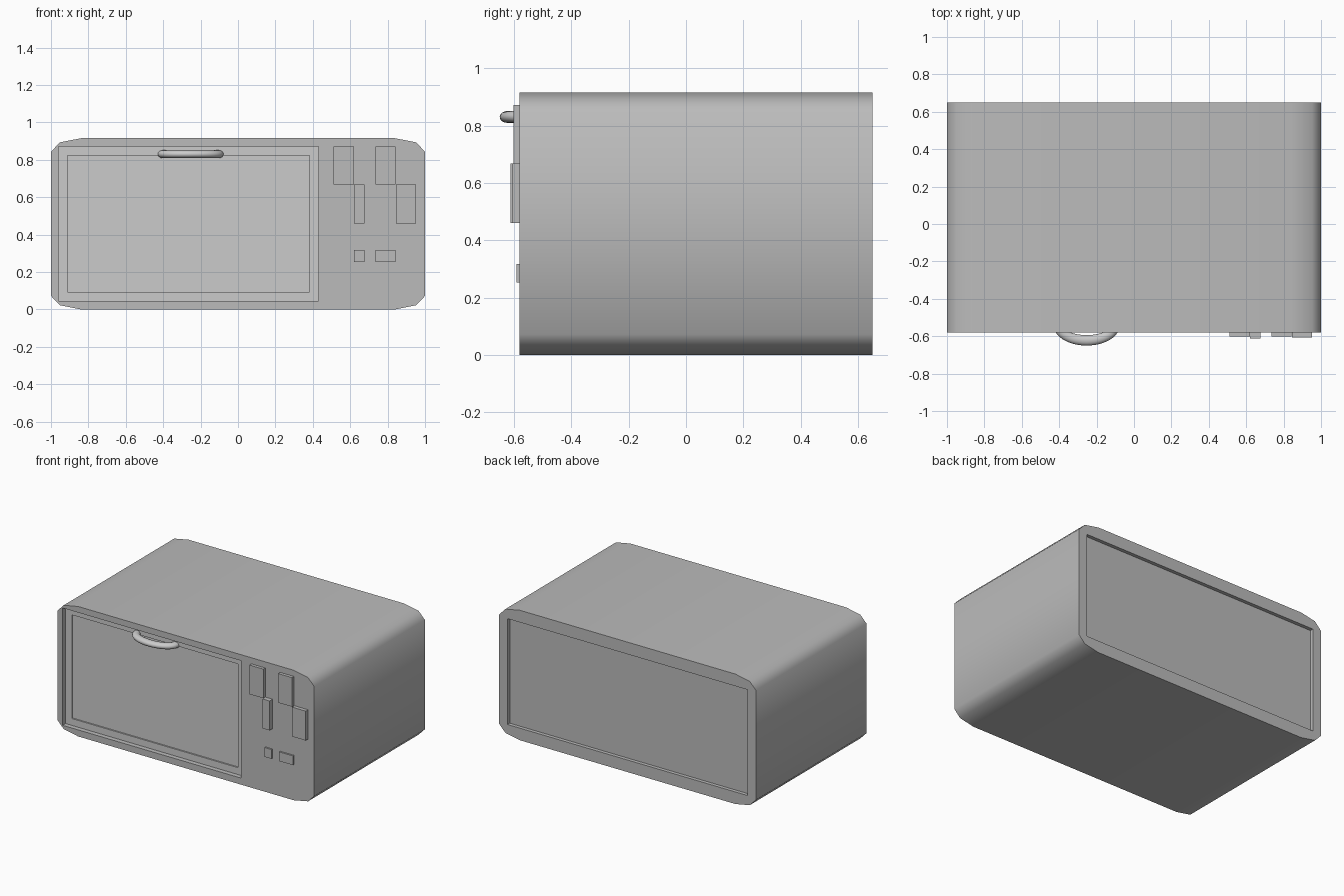
import bpy, bmesh, math

if "Cube" in bpy.data.objects:
    bpy.data.objects.remove(bpy.data.objects["Cube"])

FRONT, BACK, HEIGHT = -0.58, 0.65, 0.915


def grey(name, value):
    mat = bpy.data.materials.new(name)
    mat.diffuse_color = (value, value, value, 1)
    mat.use_nodes = True
    mat.node_tree.nodes["Principled BSDF"].inputs["Base Color"].default_value = mat.diffuse_color
    return mat


DARK = grey("casing_grey", 0.5)


def to_object(name, bm, mat=None):
    bmesh.ops.recalc_face_normals(bm, faces=bm.faces)
    mesh = bpy.data.meshes.new(name)
    bm.to_mesh(mesh)
    bm.free()
    obj = bpy.data.objects.new(name, mesh)
    bpy.context.collection.objects.link(obj)
    if mat:
        mesh.materials.append(mat)
    return obj


def select(obj):
    bpy.ops.object.select_all(action='DESELECT')
    obj.select_set(True)
    bpy.context.view_layer.objects.active = obj


def box_bm(x0, x1, y0, y1, z0, z1):
    bm = bmesh.new()
    bmesh.ops.create_cube(bm, size=1)
    for v in bm.verts:
        v.co.x = x1 if v.co.x > 0 else x0
        v.co.y = y1 if v.co.y > 0 else y0
        v.co.z = z1 if v.co.z > 0 else z0
    return bm


def pocket(obj, *bounds):
    cutter = to_object("pocket_cutter", box_bm(*bounds))
    cutter.hide_render = True
    mod = obj.modifiers.new("pocket", 'BOOLEAN')
    mod.operation = 'DIFFERENCE'
    mod.solver = 'EXACT'
    mod.object = cutter
    select(obj)
    bpy.ops.object.modifier_apply(modifier=mod.name)
    bpy.data.objects.remove(cutter, do_unlink=True)


# Casing: soft-cornered profile extruded front to back
corner = [(0.84, 0.0), (0.952, 0.022), (1.0, 0.072)]
right = corner + [(x, HEIGHT - z) for x, z in reversed(corner)]
profile = right + [(-x, z) for x, z in reversed(right)]
bm = bmesh.new()
cap = bm.faces.new([bm.verts.new((x, FRONT, z)) for x, z in profile])
ext = bmesh.ops.extrude_face_region(bm, geom=[cap], use_keep_orig=True)
for item in ext["geom"]:
    if isinstance(item, bmesh.types.BMVert):
        item.co.y = BACK
casing = to_object("casing", bm, DARK)

# Door opening at the front and sunken panel at the back
pocket(casing, -0.96, 0.43, FRONT - 0.1, -0.51, 0.046, 0.872)
pocket(casing, -0.935, 0.935, BACK - 0.025, BACK + 0.1, 0.085, 0.83)
select(casing)
bpy.ops.object.shade_smooth_by_angle(angle=math.radians(60))

# Door with slightly sunken window
bm = box_bm(-0.96, 0.43, -0.547, -0.50, 0.046, 0.872)
bm.normal_update()
face = min(bm.faces, key=lambda f: f.calc_center_median().y)
bmesh.ops.inset_region(bm, faces=[face], thickness=0.068)
rim = bmesh.ops.extrude_face_region(bm, geom=[face])
bmesh.ops.translate(bm, vec=(0, 0.01, 0),
                    verts=[v for v in rim["geom"] if isinstance(v, bmesh.types.BMVert)])
if face.is_valid:
    bmesh.ops.delete(bm, geom=[face], context='FACES_ONLY')
to_object("door", bm)

# Door handle: bowed bar swept along half an ellipse
bm = bmesh.new()
STEPS, SIDES = 24, 16
rings = []
for i in range(STEPS + 1):
    t = math.pi * i / STEPS
    ring = []
    for j in range(SIDES):
        s = 2 * math.pi * j / SIDES
        off = math.cos(s)
        ring.append(bm.verts.new((-0.253 + math.cos(t) * (0.15 + 0.026 * off),
                                  -0.543 - math.sin(t) * (0.079 + 0.028 * off),
                                  0.83 + 0.021 * math.sin(s))))
    rings.append(ring)
for a, b in zip(rings, rings[1:]):
    for j in range(SIDES):
        k = (j + 1) % SIDES
        bm.faces.new((a[j], a[k], b[k], b[j]))
bm.faces.new(rings[0])
bm.faces.new(rings[-1])
handle = to_object("handle", bm)
select(handle)
bpy.ops.object.shade_smooth_by_angle(angle=math.radians(50))

# Control panel buttons: x range, z range, front y
buttons = [
    (0.51, 0.62, 0.667, 0.872, -0.602), (0.735, 0.842, 0.667, 0.872, -0.602),
    (0.62, 0.675, 0.46, 0.667, -0.613), (0.845, 0.952, 0.46, 0.667, -0.606),
    (0.62, 0.675, 0.252, 0.317, -0.592), (0.735, 0.842, 0.252, 0.317, -0.592),
]
for n, (x0, x1, z0, z1, y) in enumerate(buttons, 1):
    to_object(f"button_{n}", box_bm(x0, x1, y, FRONT + 0.01, z0, z1), DARK)
